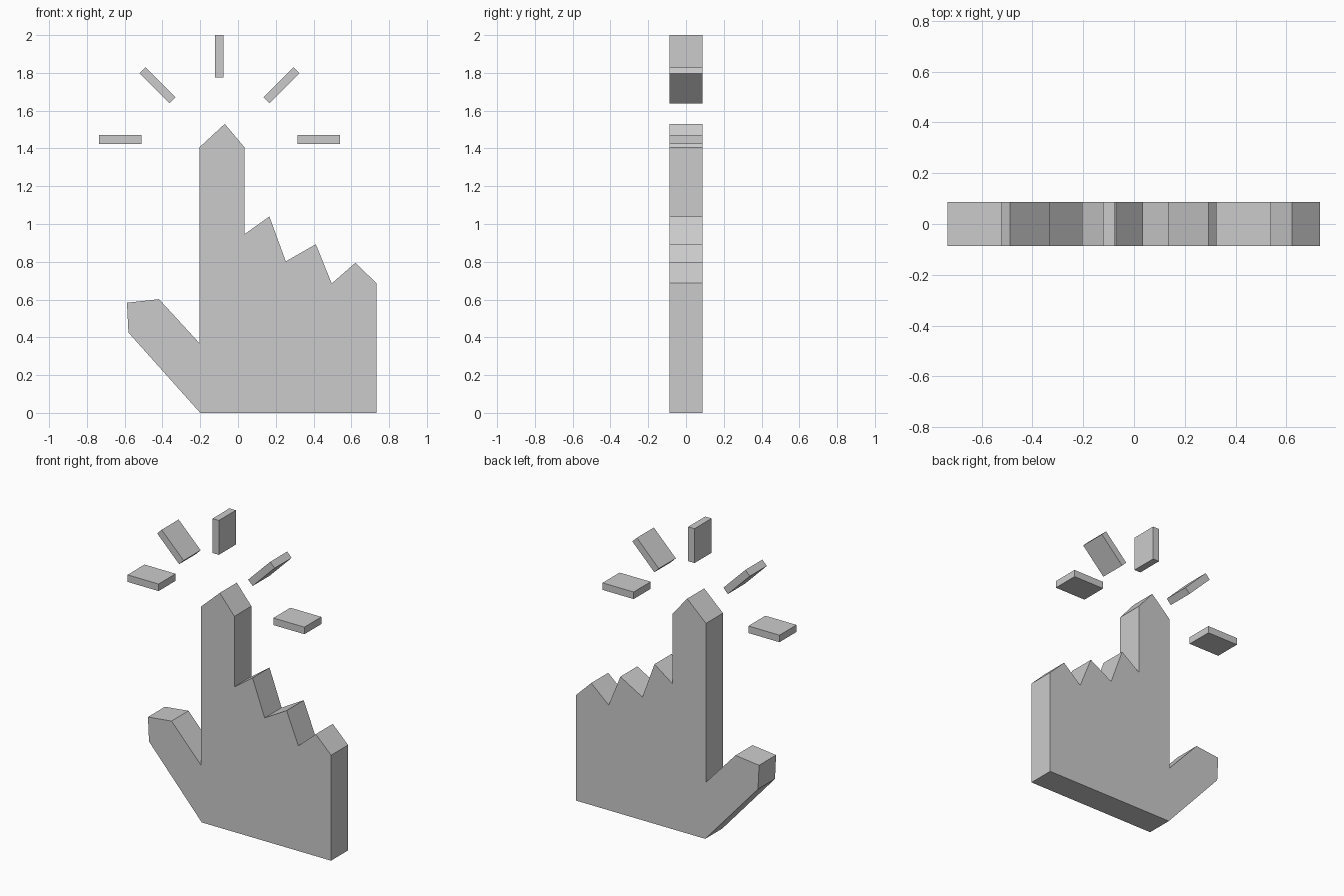
import bpy, bmesh
from math import radians
from mathutils import Matrix, Vector

cube = bpy.data.objects.get("Cube")
if cube:
    bpy.data.objects.remove(cube, do_unlink=True)

HALF_DEPTH = 0.0875

grey = bpy.data.materials.new("light grey")
grey.use_nodes = True
colour = (0.6, 0.6, 0.6, 1)
grey.diffuse_color = colour
grey.node_tree.nodes["Principled BSDF"].inputs["Base Color"].default_value = colour


def slab(name, outline):
    """Extrude a counter-clockwise front outline (x, z) through the depth."""
    bm = bmesh.new()
    face = bm.faces.new([bm.verts.new((x, -HALF_DEPTH, z)) for x, z in outline])
    result = bmesh.ops.extrude_face_region(bm, geom=[face], use_keep_orig=True)
    moved = [v for v in result["geom"] if isinstance(v, bmesh.types.BMVert)]
    bmesh.ops.translate(bm, verts=moved, vec=(0, 2 * HALF_DEPTH, 0))
    bmesh.ops.recalc_face_normals(bm, faces=bm.faces)
    mesh = bpy.data.meshes.new(name)
    bm.to_mesh(mesh)
    bm.free()
    mesh.materials.append(grey)
    obj = bpy.data.objects.new(name, mesh)
    bpy.context.collection.objects.link(obj)
    return obj


def ray(name, x, z, degrees, length=0.224, width=0.046):
    """A short bar centred at (x, z), tilted in the front plane."""
    turn = Matrix.Rotation(radians(degrees), 2)
    corners = [(-1, -1), (1, -1), (1, 1), (-1, 1)]
    slab(name, [Vector((x, z)) + turn @ Vector((sx * length / 2, sz * width / 2))
                for sx, sz in corners])


# Hand: palm, three folded fingers, raised finger and thumb
palm = [(-0.2, 0), (0.732, 0)]
folded_fingers = [(0.732, 0.687), (0.622, 0.795), (0.496, 0.685), (0.412, 0.893),
                  (0.253, 0.802), (0.166, 1.04), (0.035, 0.946)]
raised_finger = [(0.035, 1.405), (-0.07, 1.53), (-0.205, 1.405), (-0.205, 0.37)]
thumb = [(-0.418, 0.602), (-0.588, 0.583), (-0.58, 0.425)]
slab("pointing_hand", palm + folded_fingers + raised_finger + thumb)

# Click rays fanned around the fingertip
ray("ray_right", -0.623, 1.447, 0)
ray("ray_upper_right", -0.426, 1.734, -45)
ray("ray_top", -0.1, 1.888, 90)
ray("ray_upper_left", 0.23, 1.734, 45)
ray("ray_left", 0.428, 1.447, 0)
